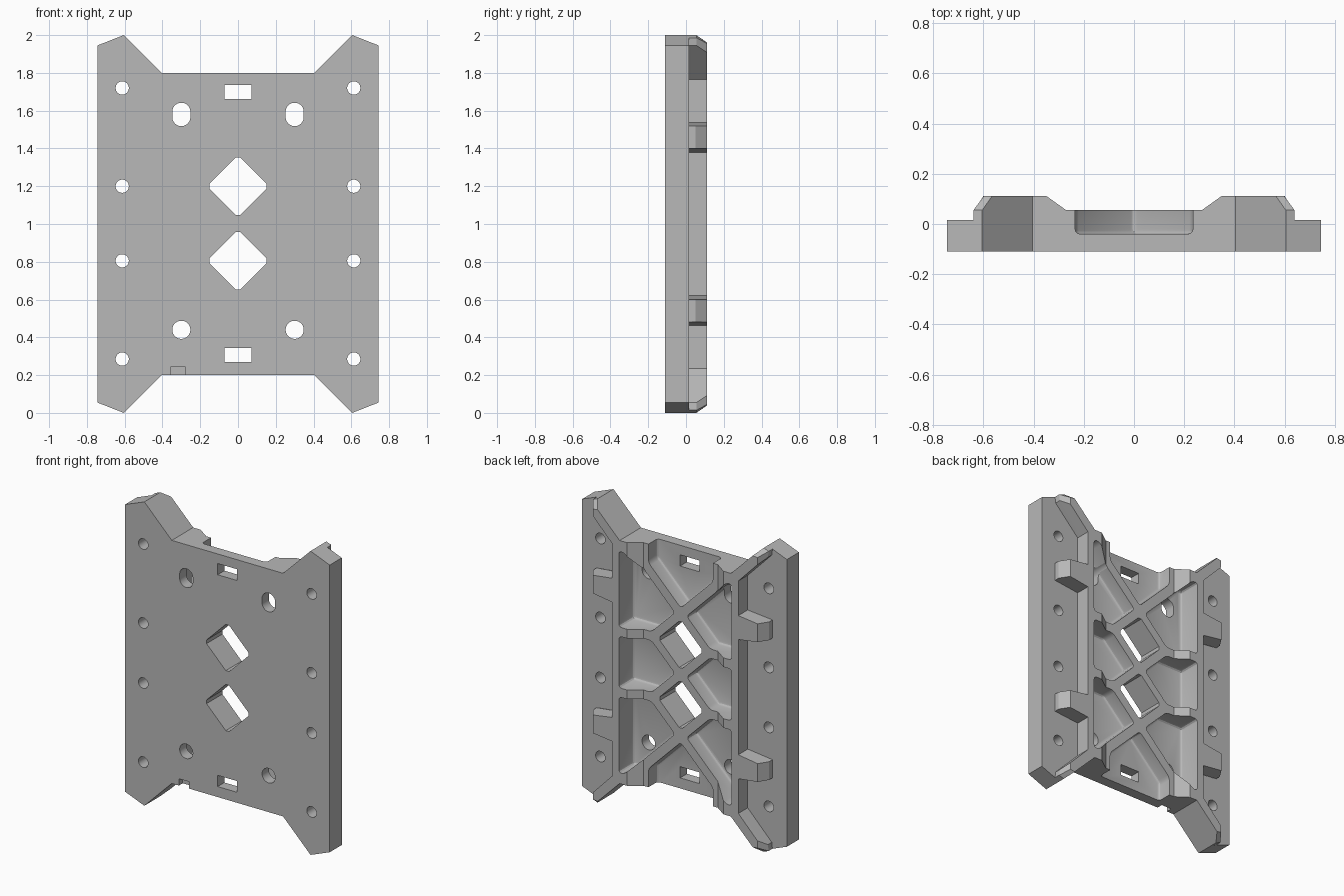
import bpy, bmesh, math
from mathutils import Vector

cube = bpy.data.objects.get("Cube")
if cube:
    bpy.data.objects.remove(cube, do_unlink=True)

grey = bpy.data.materials.new("plain_grey")
grey.use_nodes = True
COLOUR = (0.48, 0.48, 0.48, 1)
grey.diffuse_color = COLOUR
grey.node_tree.nodes["Principled BSDF"].inputs["Base Color"].default_value = COLOUR

FRONT, FLANGE, LOW, HIGH, FLOOR = -0.11, 0.015, 0.055, 0.112, -0.04
SIGNS = [(sx, sz) for sx in (1, -1) for sz in (1, -1)]


def loft(name, lower, upper):
    """Closed solid between two matching rings of 3D points."""
    bm = bmesh.new()
    a = [bm.verts.new(p) for p in lower]
    b = [bm.verts.new(p) for p in upper]
    bm.faces.new(a)
    bm.faces.new(b)
    n = len(a)
    for i in range(n):
        j = (i + 1) % n
        bm.faces.new((a[i], a[j], b[j], b[i]))
    bmesh.ops.recalc_face_normals(bm, faces=bm.faces[:])
    mesh = bpy.data.meshes.new(name)
    bm.to_mesh(mesh)
    bm.free()
    mesh.materials.append(grey)
    ob = bpy.data.objects.new(name, mesh)
    bpy.context.collection.objects.link(ob)
    return ob


def prism(name, pts, y0, y1, top=None):
    """Solid along y from an (x, z) outline."""
    return loft(name, [(x, y0, z) for x, z in pts], [(x, y1, z) for x, z in top or pts])


def flip(pts, sx, sz):
    """Mirror an outline about x = 0 and about mid height."""
    return [(sx * x, z if sz > 0 else 2 - z) for x, z in pts]


def oval(x, z, r, stretch=0.0, n=32):
    pts = []
    for i in range(n):
        a = 2 * math.pi * (i + 0.5) / n
        pts.append((x + r * math.cos(a), z + r * math.sin(a) + math.copysign(stretch, math.sin(a))))
    return pts


def box(x, z, w, h):
    return [(x - w, z - h), (x + w, z - h), (x + w, z + h), (x - w, z + h)]


def combine(target, tool, operation):
    mod = target.modifiers.new("join", 'BOOLEAN')
    mod.operation = operation
    mod.solver = 'EXACT'
    mod.object = tool
    bpy.context.view_layer.objects.active = target
    bpy.ops.object.modifier_apply(modifier=mod.name)
    bpy.data.objects.remove(tool, do_unlink=True)


def cut(pts, y0=-0.3, y1=0.3, rounding=0.0):
    tool = prism("cutter", pts, y0, y1)
    tool.hide_render = True
    if rounding:
        bev = tool.modifiers.new("round", 'BEVEL')
        bev.width = rounding
        bev.segments = 3
        bev.limit_method = 'ANGLE'
        bev.angle_limit = math.radians(20)
    combine(plate, tool, 'DIFFERENCE')


# front plate with four pointed ears
quarter = [(0.745, 1.945), (0.605, 2.0), (0.405, 1.8)]
outline = (flip(quarter, 1, 1) + flip(quarter[::-1], -1, 1)
           + flip(quarter, -1, -1) + flip(quarter[::-1], 1, -1))
plate = prism("mounting_plate", outline, FRONT, FLANGE)

# raised core, lower along the middle
half = [(0.46, HIGH), (0.35, HIGH), (0.27, LOW)]
section = [(0.46, -0.08)] + half + [(-x, y) for x, y in half[::-1]] + [(-0.46, -0.08)]
core = loft("core", [(x, y, 0.2) for x, y in section], [(x, y, 1.8) for x, y in section])
combine(plate, core, 'UNION')

# diagonal ear ribs, chamfered at the tip
ear_base = [(0.405, 1.8), (0.605, 2.0), (0.64, 1.986), (0.635, 1.945), (0.46, 1.765), (0.42, 1.765)]
ear_mid = ear_base
ear_top = [(0.405, 1.8), (0.565, 1.96), (0.598, 1.955), (0.598, 1.908), (0.46, 1.765), (0.42, 1.765)]
for sx, sz in SIGNS:
    rib = prism("ear_rib", flip(ear_base, sx, sz), -0.05, LOW)
    combine(plate, rib, 'UNION')
    tip = prism("ear_tip", flip(ear_mid, sx, sz), LOW, HIGH, flip(ear_top, sx, sz))
    combine(plate, tip, 'UNION')

# side lugs: tapered blocks with a sloped outer edge
for sx, sz in SIGNS:
    rings = []
    for z_root, z_end in ((1.375, 1.4), (1.54, 1.52)):
        z_in, z_out = (z_root, z_end) if sz > 0 else (2 - z_root, 2 - z_end)
        rings.append([(sx * 0.43, 0.0, z_in), (sx * 0.64, 0.0, z_out), (sx * 0.64, 0.05, z_out),
                      (sx * 0.6, HIGH, z_out), (sx * 0.43, HIGH, z_in)])
    combine(plate, loft("side_lug", *rings), 'UNION')

# pockets between the lattice ribs
corner_pocket = [(0.41, 1.73), (0.37, 1.727), (0.043, 1.4), (0.213, 1.23), (0.41, 1.23)]
middle_pocket = [(0.41, 1.17), (0.213, 1.17), (0.043, 1.0), (0.213, 0.83), (0.41, 0.83)]
end_pocket = [(0, 1.443), (0.235, 1.678), (0.235, 1.9), (-0.235, 1.9), (-0.235, 1.678)]
for sx, sz in SIGNS:
    cut(flip(corner_pocket, sx, sz), FLOOR, 0.3, 0.02)
for s in (1, -1):
    cut(flip(middle_pocket, s, 1), FLOOR, 0.3, 0.02)
    cut(flip(end_pocket, 1, s), FLOOR, 0.3, 0.02)

# diamond windows with slightly blunted corners
for z in (1.2, 0.805):
    r, b = 0.158, 0.012
    cut([(b, z + r - b / 2), (r - b / 2, z + b), (r - b / 2, z - b), (b, z - r + b / 2),
         (-b, z - r + b / 2), (-r + b / 2, z - b), (-r + b / 2, z + b), (-b, z + r - b / 2)])

# flange holes, larger round and long holes, strap slots
for s in (1, -1):
    for z in (0.285, 0.805, 1.2, 1.72):
        cut(oval(s * 0.613, z, 0.035))
    cut(oval(s * 0.3, 0.44, 0.048))
    cut(oval(s * 0.3, 1.58, 0.048, 0.014))
for z in (0.306, 1.7):
    cut(box(0, z, 0.071, 0.037))

# small notch in the lower front edge
cut(box(-0.317, 0.195, 0.037, 0.05), -0.3, -0.07)

# shading
for ob in bpy.context.selected_objects:
    ob.select_set(False)
plate.select_set(True)
bpy.context.view_layer.objects.active = plate
bpy.ops.object.shade_smooth_by_angle(angle=math.radians(20))
